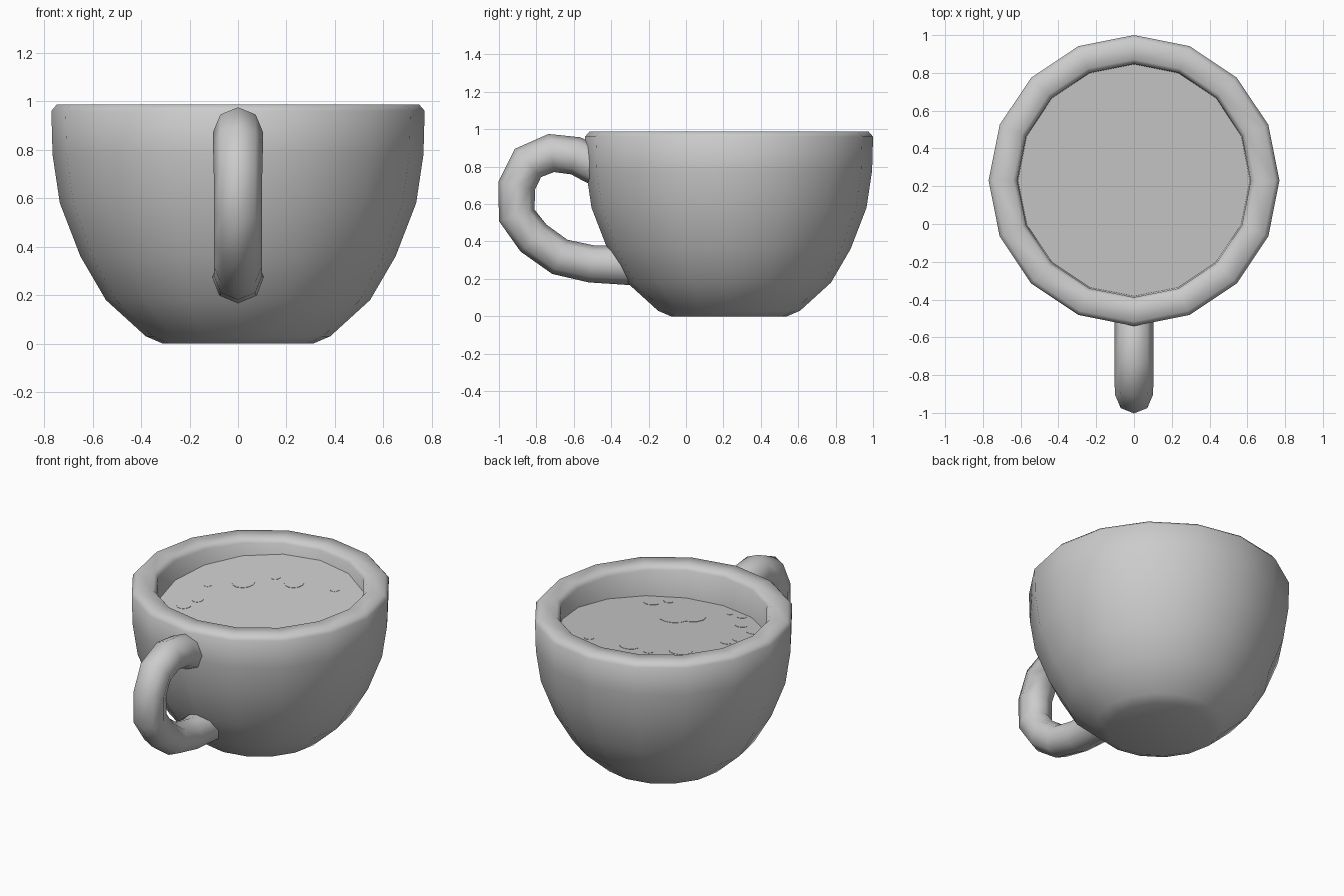
import bpy, bmesh
from math import sin, cos, pi, radians
from mathutils import Vector

if "Cube" in bpy.data.objects:
    bpy.data.objects.remove(bpy.data.objects["Cube"])

CENTRE = Vector((0, 0.23, 0))
SIDES = 16
LIQUID_Z = 0.838
LIQUID_SLOPE = 0.095

grey = bpy.data.materials.new("mid grey")
grey.use_nodes = True
grey.diffuse_color = (0.6, 0.6, 0.6, 1)
grey.node_tree.nodes["Principled BSDF"].inputs["Base Color"].default_value = (0.6, 0.6, 0.6, 1)


def loft(name, rings, angle):
    """Skin a list of point rings and cap both ends."""
    bm = bmesh.new()
    loops = [[bm.verts.new(p) for p in ring] for ring in rings]
    n = len(loops[0])
    for a, b in zip(loops, loops[1:]):
        for i in range(n):
            j = (i + 1) % n
            bm.faces.new((a[i], a[j], b[j], b[i]))
    bm.faces.new(loops[0])
    bm.faces.new(loops[-1])
    bmesh.ops.recalc_face_normals(bm, faces=bm.faces)
    mesh = bpy.data.meshes.new(name)
    bm.to_mesh(mesh)
    bm.free()
    mesh.materials.append(grey)
    obj = bpy.data.objects.new(name, mesh)
    bpy.context.collection.objects.link(obj)
    bpy.ops.object.select_all(action="DESELECT")
    obj.select_set(True)
    bpy.context.view_layer.objects.active = obj
    bpy.ops.object.shade_smooth_by_angle(angle=radians(angle))


def circle(centre, r, z, sides):
    return [centre + Vector((r * cos(2 * pi * i / sides), r * sin(2 * pi * i / sides), z))
            for i in range(sides)]


def tilted_circle(centre, r, lift, sides):
    """Circle lying in the tilted plane of the drink."""
    ring = circle(centre, r, LIQUID_Z + lift, sides)
    return [p + Vector((0, 0, LIQUID_SLOPE * (p.y - CENTRE.y))) for p in ring]


# Cup: outer wall from the foot to the rim, then down the inner wall
profile = [(0.31, 0.0), (0.38, 0.03), (0.545, 0.18), (0.65, 0.36), (0.735, 0.58),
           (0.765, 0.78), (0.77, 0.96), (0.747, 0.987),
           (0.64, 0.987), (0.618, 0.96),
           (0.612, 0.78), (0.57, 0.58), (0.49, 0.36), (0.36, 0.18)]
loft("cup", [circle(CENTRE, r, z, SIDES) for r, z in profile], 65)

# Drink surface, tipped towards the handle
loft("liquid", [tilted_circle(CENTRE, 0.618, lift, SIDES) for lift in (-0.02, 0)], 30)

# Handle: eight-sided tube along a path of (y, z, radius)
path = [(-0.45, 0.79, 0.103), (-0.52, 0.825, 0.103), (-0.59, 0.858, 0.102),
        (-0.72, 0.873, 0.103), (-0.845, 0.82, 0.103), (-0.905, 0.70, 0.1),
        (-0.905, 0.54, 0.1), (-0.815, 0.418, 0.1), (-0.675, 0.318, 0.1),
        (-0.505, 0.28, 0.1), (-0.39, 0.276, 0.103), (-0.29, 0.276, 0.11)]
rings = []
for k, (y, z, r) in enumerate(path):
    before, after = path[max(k - 1, 0)], path[min(k + 1, len(path) - 1)]
    along = Vector((0, after[0] - before[0], after[1] - before[1])).normalized()
    across = Vector((1, 0, 0))
    up = along.cross(across)
    rings.append([Vector((0, y, z)) + r * (cos(a) * across + sin(a) * up)
                  for a in (i * pi / 4 for i in range(8))])
loft("handle", rings, 65)

# Bubbles: very thin discs on the drink, (sideways, depth, radius)
right = Vector((-cos(radians(35)), -sin(radians(35)), 0))
away = Vector((sin(radians(35)), -cos(radians(35)), 0))
bubbles = [(0.06, 0.26, 0.09), (0.16, 0.29, 0.09), (-0.07, 0.5, 0.05), (0.03, 0.53, 0.03),
           (0.39, 0.37, 0.02), (0.46, 0.33, 0.03), (0.46, 0.19, 0.04), (0.53, 0.09, 0.045),
           (0.45, -0.05, 0.045), (0.37, -0.11, 0.035), (0.31, -0.28, 0.025),
           (0.1, -0.29, 0.07), (-0.09, -0.33, 0.03), (-0.2, -0.25, 0.06),
           (-0.44, -0.15, 0.03)]
for side, depth, r in bubbles:
    spot = CENTRE + side * right + depth * away
    loft("bubble", [tilted_circle(spot, r, lift, 12) for lift in (-0.002, 0.002)], 30)
